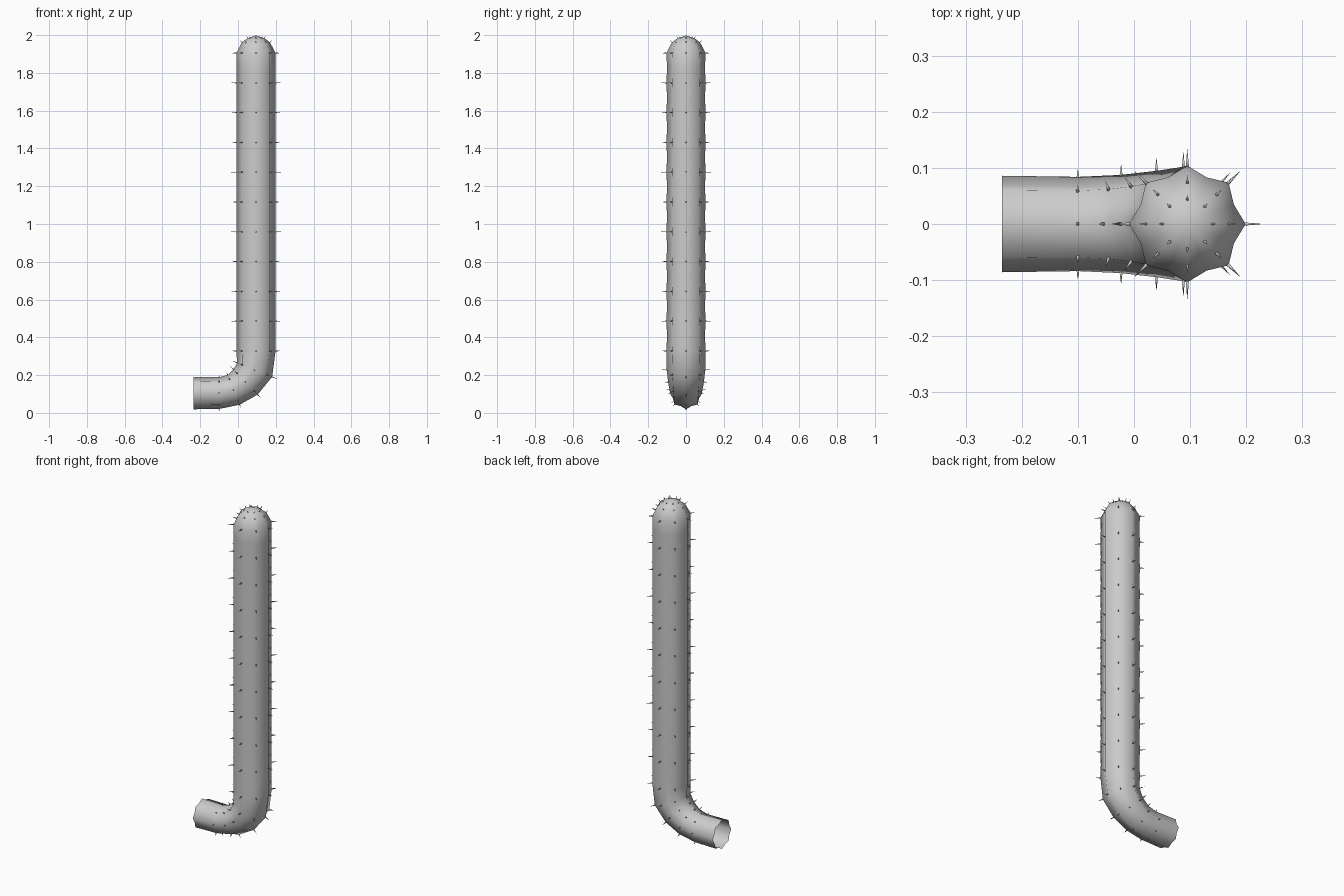
import bpy, bmesh
from math import cos, sin, pi, radians
from mathutils import Vector

if "Cube" in bpy.data.objects:
    bpy.data.objects.remove(bpy.data.objects["Cube"])

RIBS = 8
CX = 0.095
# rings: centre x, centre z, travel angle, rib radius, y scale, spine length (0 = none)
rings = [(-0.235, 0.105, 0, 0.086, 1, 0),
         (-0.10, 0.105, 0, 0.084, 1, 0.015),
         (-0.023, 0.122, 22, 0.085, 1.03, 0.02),
         (0.04, 0.163, 44, 0.092, 1.03, 0.025),
         (0.088, 0.228, 68, 0.1, 1.02, 0.028)]
for i in range(11):
    z = 0.328 + i * 0.1577
    rings.append((CX, z, 90, 0.104, 1, 0.031))
    if i < 10:
        rings.append((CX, z + 0.079, 90, 0.104, 0.965, 0))
# dome rings
rings += [(CX, 1.962, 90, 0.074, 1, 0), (CX, 1.984, 90, 0.044, 1, 0)]


def frame(ring, a):
    """Ring centre and outward direction at angle a."""
    x, z, t, r, sy, _ = ring
    t = radians(t)
    out = Vector((sin(t) * cos(a), sin(a), -cos(t) * cos(a)))
    return Vector((x, 0, z)), out


def finish(bm, name):
    bmesh.ops.recalc_face_normals(bm, faces=bm.faces)
    me = bpy.data.meshes.new(name)
    bm.to_mesh(me)
    bm.free()
    for p in me.polygons:
        p.use_smooth = True
    ob = bpy.data.objects.new(name, me)
    bpy.context.collection.objects.link(ob)
    return ob


# ribbed stem, open at the cut end
bm = bmesh.new()
loops = []
n = RIBS * 2
for ring in rings:
    loop = []
    for k in range(n):
        c, d = frame(ring, 2 * pi * k / n)
        p = c + d * ring[3] * (1 if k % 2 == 0 else 0.865)
        p.y *= ring[4]
        loop.append(bm.verts.new(p))
    loops.append(loop)
for a, b in zip(loops, loops[1:]):
    for k in range(n):
        bm.faces.new((a[k], a[(k + 1) % n], b[(k + 1) % n], b[k]))
tip = bm.verts.new((CX, 0, 1.998))
for k in range(n):
    bm.faces.new((loops[-1][k], loops[-1][(k + 1) % n], tip))
finish(bm, "cactus_stem")

# spines along every rib
bm = bmesh.new()


def spine(base, d, length, r):
    side = d.orthogonal().normalized()
    up = d.cross(side)
    ring = [bm.verts.new(base - d * 0.006 + r * (side * cos(q * pi / 2) + up * sin(q * pi / 2)))
            for q in range(4)]
    top = bm.verts.new(base + d * length)
    for q in range(4):
        bm.faces.new((ring[q], ring[(q + 1) % 4], top))
    bm.faces.new(ring[::-1])


for ring in rings:
    if ring[5]:
        for k in range(RIBS):
            c, d = frame(ring, 2 * pi * k / RIBS)
            p = c + d * ring[3]
            p.y *= ring[4]
            spine(p, d, ring[5], 0.0045)

# short spines on the dome
for r, z, tilt, length in ((0.074, 1.962, 40, 0.018), (0.044, 1.984, 58, 0.015)):
    for k in range(RIBS):
        a = 2 * pi * k / RIBS
        t = radians(tilt)
        d = Vector((cos(a) * cos(t), sin(a) * cos(t), sin(t)))
        spine(Vector((CX + r * cos(a), r * sin(a), z)), d, length, 0.0035)
finish(bm, "cactus_spines")
